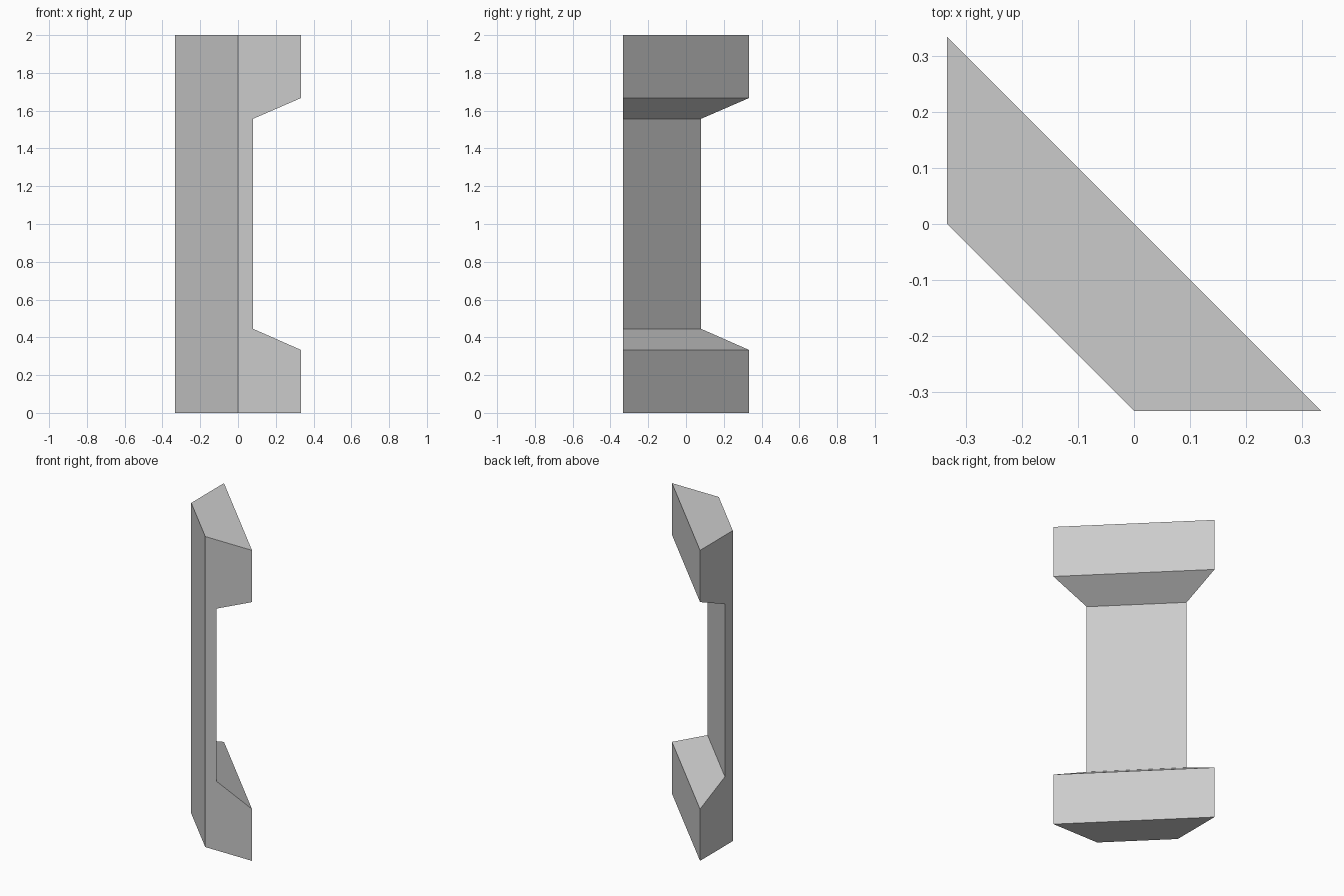
import bpy

if "Cube" in bpy.data.objects:
    bpy.data.objects.remove(bpy.data.objects["Cube"])

grey = bpy.data.materials.new("light grey")
grey.diffuse_color = (0.6, 0.6, 0.6, 1.0)
grey.use_nodes = True
grey.node_tree.nodes["Principled BSDF"].inputs["Base Color"].default_value = grey.diffuse_color

S = 1 / 3     # half of the footprint
WAIST = 0.08  # reach of the narrow middle

# (height, reach along x and y) of each horizontal section
levels = [(0, S), (S, S), (0.445, WAIST),
          (1.557, WAIST), (2 - S, S), (2, S)]


def section(z, reach):
    """Diagonal trapezoid with a chamfered outer corner."""
    return [(-S, 0, z), (0, -S, z), (reach, -S, z), (-S, reach, z)]


# Corner baluster half: wide base and cap, narrow waist
verts = [v for z, r in levels for v in section(z, r)]
top = 4 * (len(levels) - 1)
faces = [(3, 2, 1, 0), (top, top + 1, top + 2, top + 3)]

# The chamfered outer face is one flat piece over the full height
faces.append((0, 1, top + 1, top))

# The two end faces are flat notched profiles
right = [4 * i + 2 for i in range(len(levels))]
left = [4 * i + 3 for i in range(len(levels))]
faces.append(tuple([1] + right + [top + 1]))
faces.append(tuple([0, top] + left[::-1]))

# Back faces stepping through base, slopes, waist and cap
for i in range(len(levels) - 1):
    faces.append((right[i], left[i], left[i + 1], right[i + 1]))

mesh = bpy.data.meshes.new("corner_baluster")
mesh.from_pydata(verts, [], faces)
mesh.materials.append(grey)
mesh.update()
baluster = bpy.data.objects.new("corner_baluster", mesh)
bpy.context.collection.objects.link(baluster)
